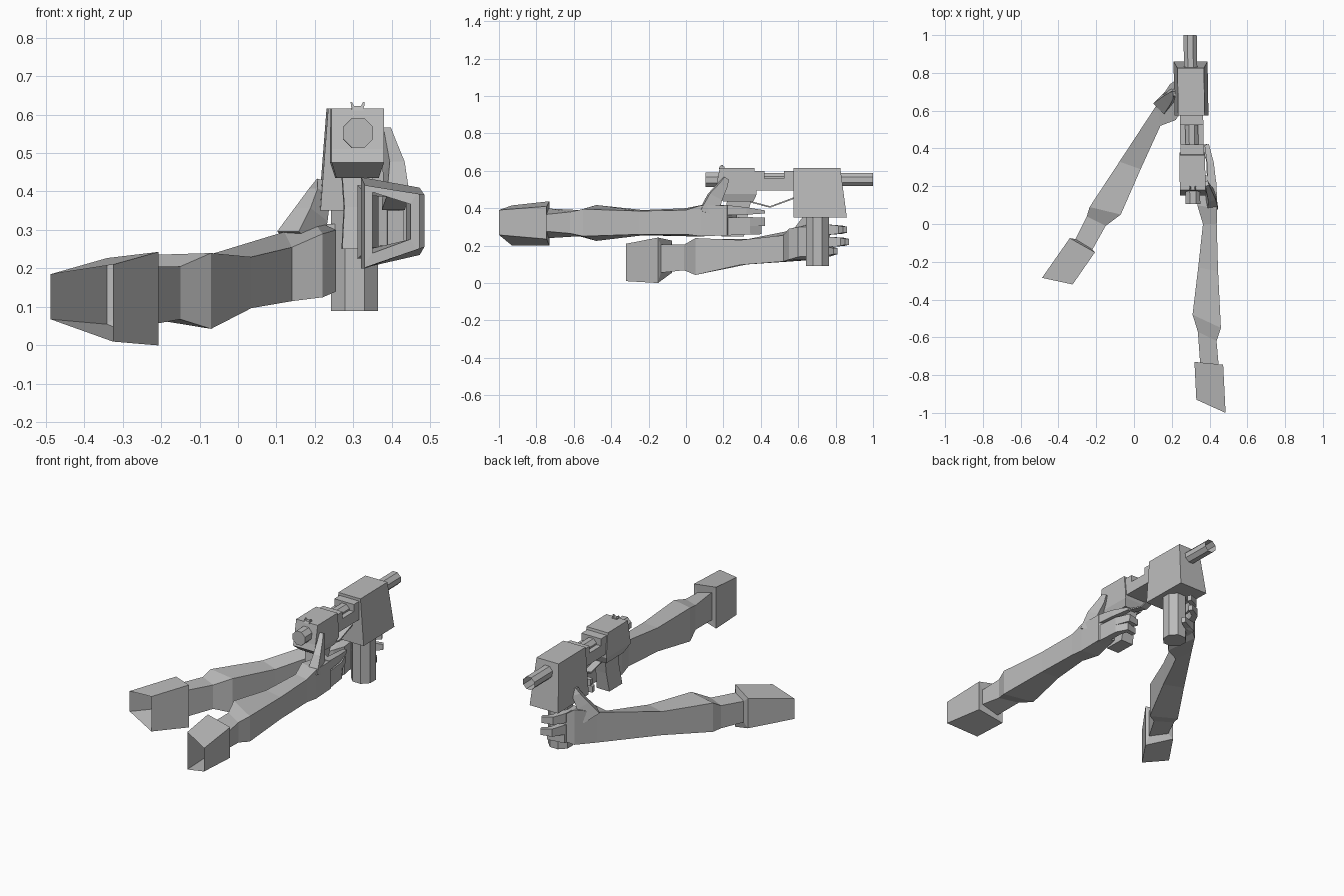
import bpy, bmesh, math
from mathutils import Vector

grey = bpy.data.materials.new("plain grey")
grey.diffuse_color = (0.5, 0.5, 0.5, 1)


def gun_x(y):
    # the gun points very slightly to the left
    return 0.314 - 0.017 * y


def loft(name, rings, cap_start=False, cap_end=True):
    bm = bmesh.new()
    loops = [[bm.verts.new(p) for p in r] for r in rings]
    n = len(loops[0])
    for a, b in zip(loops, loops[1:]):
        for i in range(n):
            j = (i + 1) % n
            bm.faces.new((a[i], a[j], b[j], b[i]))
    if cap_start:
        bm.faces.new(loops[0])
    if cap_end:
        bm.faces.new(loops[-1])
    bmesh.ops.recalc_face_normals(bm, faces=bm.faces)
    me = bpy.data.meshes.new(name)
    bm.to_mesh(me)
    bm.free()
    me.materials.append(grey)
    ob = bpy.data.objects.new(name, me)
    bpy.context.collection.objects.link(ob)
    return ob


def stack(name, levels):
    # levels: (z, half width, y back, y front), from bottom to top
    rings = []
    for z, w, y0, y1 in levels:
        rings.append([(gun_x(y) + s * w, y, z)
                      for s, y in ((-1, y0), (1, y0), (1, y1), (-1, y1))])
    loft(name, rings, True)


def gun_tube(name, y0, y1, z, r, caps=True):
    rings = []
    for y in (y0, y1):
        rings.append([(gun_x(y) + r * math.cos(math.pi * (k + .5) / 4), y,
                       z + r * math.sin(math.pi * (k + .5) / 4)) for k in range(8)])
    loft(name, rings, caps, caps)


def arm(name, sections):
    # section: left x, y, top z, bottom z, then the same for the right edge
    loft(name, [[(a, b, c), (e, f, g), (e, f, h), (a, b, d)]
                for a, b, c, d, e, f, g, h in sections])


def finger(name, path):
    # path: x, y, z, half width, half height
    pts = [Vector(p[:3]) for p in path]
    rings = []
    for i, p in enumerate(path):
        d = (pts[min(i + 1, len(pts) - 1)] - pts[max(i - 1, 0)]).normalized()
        u = d.cross(Vector((0, 0, 1))).normalized()
        v = u.cross(d)
        rings.append([pts[i] + u * p[3] * s + v * p[4] * t
                      for s, t in ((-1, -1), (1, -1), (1, 1), (-1, 1))])
    loft(name, rings, True)


# Arms: open sleeve, rim, forearm and palm in one skin
arm("right_arm", [
    (.33, -.93, .415, .20, .485, -1.0, .39, .257),
    (.32, -.73, .437, .20, .472, -.745, .41, .235),
    (.35, -.735, .398, .24, .448, -.745, .367, .276),
    (.338, -.57, .39, .25, .437, -.62, .38, .265),
    (.31, -.48, .417, .225, .46, -.55, .395, .25),
    (.34, -.23, .39, .255, .445, -.25, .385, .26),
    (.365, 0, .40, .25, .438, 0, .39, .26),
    (.335, .10, .42, .25, .44, .08, .415, .25),
    (.365, .27, .41, .26, .437, .22, .415, .255)])
arm("left_arm", [
    (-.487, -.285, .185, .068, -.325, -.32, .21, .01),
    (-.34, -.075, .227, .055, -.207, -.15, .243, .0),
    (-.31, -.08, .20, .08, -.22, -.135, .205, .055),
    (-.25, .04, .205, .075, -.15, -.01, .205, .068),
    (-.235, .09, .235, .07, -.07, .05, .24, .043),
    (-.077, .33, .235, .10, .035, .29, .23, .097),
    (.12, .63, .295, .12, .14, .52, .255, .115),
    (.19, .74, .33, .13, .22, .55, .29, .125),
    (.235, .77, .30, .15, .255, .60, .30, .14)])

# Right hand
finger("right_thumb", [(.41, .12, .37, .03, .05), (.405, .155, .46, .02, .038),
                       (.39, .195, .52, .014, .025), (.384, .215, .56, .01, .014)])
finger("right_index_finger", [(.415, .20, .39, .022, .028), (.405, .32, .385, .018, .02),
                              (.385, .42, .38, .012, .008)])
for i, z in enumerate((.325, .28)):
    finger("right_finger_%d" % (i + 1),
           [(.41, .20, z, .022, .026), (.40, .34, z + .003, .018, .024),
            (.375, .41 - i * .02, z + .003, .016, .022), (.32, .40 - i * .02, z, .012, .018)])

# Left hand
finger("left_thumb", [(.16, .64, .27, .04, .05), (.19, .67, .34, .03, .035),
                      (.213, .69, .40, .02, .022), (.22, .69, .43, .012, .015)])
for i, (z, reach) in enumerate(((.285, .85), (.22, .86), (.17, .80))):
    finger("left_finger_%d" % (i + 1),
           [(.235, .67, z, .022, .03), (.245, .77, z, .02, .027),
            (.27, reach - .025, z, .016, .022), (.32, reach, z, .012, .016)])

# Gun body
stack("front_housing", [(.35, .09, .575, .86), (.615, .07, .575, .825)])
stack("rear_housing", [(.435, .055, .20, .36), (.475, .068, .15, .378),
                       (.51, .068, .16, .377), (.615, .068, .18, .365)])
stack("middle_rail", [(.495, .062, .36, .58), (.56, .062, .36, .58)])
stack("rear_rail_block", [(.56, .062, .36, .42), (.60, .062, .36, .42)])
stack("front_rail_block", [(.56, .062, .525, .58), (.60, .062, .525, .58)])
gun_tube("inner_tube", .40, .54, .555, .037)
gun_tube("barrel", .80, 1.0, .553, .038, False)
gun_tube("rear_cap", .105, .20, .552, .042)

# Rear sight with two prongs
stack("sight_base", [(.61, .016, .175, .205), (.622, .014, .18, .205)])
for side in (-1, 1):
    x = gun_x(.19) + side * .012
    loft("sight_prong", [[(x - .005, .18, .618), (x + .005, .18, .618),
                          (x + .005, .20, .618), (x - .005, .20, .618)],
                         [(x + side * .004 - .002, .187, .632), (x + side * .004 + .002, .187, .632),
                          (x + side * .004 + .002, .197, .632), (x + side * .004 - .002, .197, .632)]], True)

# Grips and guard
stack("pistol_grip", [(.25, .04, .19, .31), (.36, .034, .21, .33), (.45, .04, .22, .35)])
loft("front_grip", [[(.303 + .066 * math.cos(math.pi * (k + .5) / 4),
                      .703 + .066 * math.sin(math.pi * (k + .5) / 4), z)
                     for k in range(8)] for z in (.09, .36)], True)
finger("trigger_guard", [(.307, .34, .435, .02, .004), (.306, .45, .407, .02, .004),
                         (.304, .58, .455, .02, .004)])
